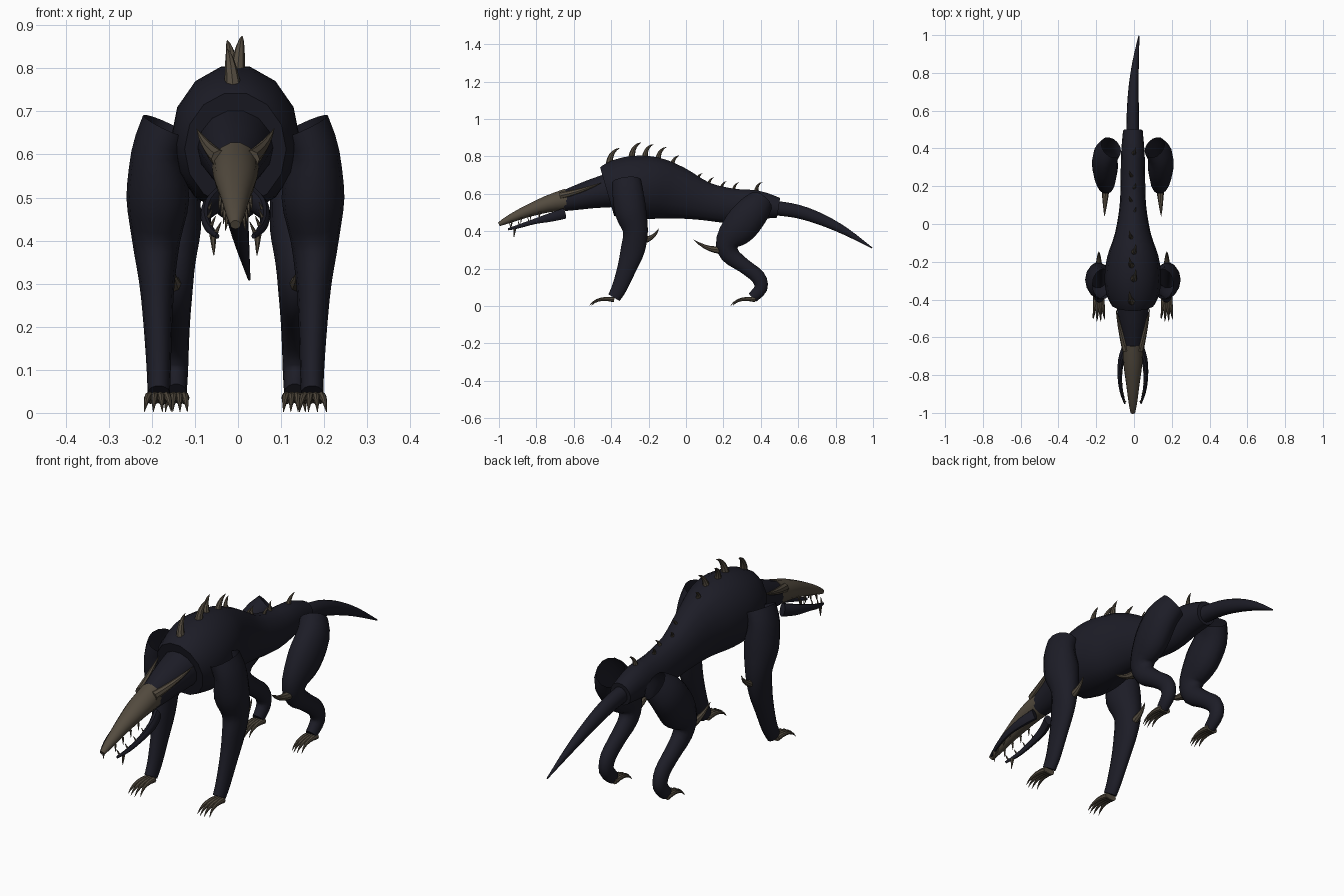
import bpy
import bmesh
import math
from mathutils import Vector

cube = bpy.data.objects.get("Cube")
if cube:
    bpy.data.objects.remove(cube, do_unlink=True)


def make_material(name, color):
    mat = bpy.data.materials.new(name)
    mat.use_nodes = True
    mat.diffuse_color = (*color, 1)
    mat.node_tree.nodes["Principled BSDF"].inputs["Base Color"].default_value = (*color, 1)
    return mat


hide = make_material("dark navy hide", (0.012, 0.012, 0.02))
bone = make_material("weathered bone", (0.088, 0.071, 0.05))
MIDLINE = -0.006


def refine(rings, steps=3):
    """Catmull-Rom interpolation of (x, y, z, width, depth) rings."""
    pts = [Vector(r) for r in rings]
    result = []
    for i in range(len(pts) - 1):
        b, c = pts[i], pts[i + 1]
        a = pts[i - 1] if i else b
        d = pts[i + 2] if i + 2 < len(pts) else c
        for s in range(steps):
            t = s / steps
            result.append(b + (c - a) * (t / 2)
                          + (a * 2 - b * 5 + c * 4 - d) * (t * t / 2)
                          + (b * 3 - a - c * 3 + d) * (t * t * t / 2))
    return result + [pts[-1]]


def add_loft(bm, rings, sides, open_start=False):
    """Skin elliptical cross-sections placed across a path."""
    centres = [Vector(r[:3]) for r in rings]
    loops = []
    for i, ring in enumerate(rings):
        after = centres[min(i + 1, len(rings) - 1)]
        tangent = (after - centres[max(i - 1, 0)]).normalized()
        across = Vector((1, 0, 0))
        across = (across - tangent * tangent.dot(across)).normalized()
        depth = tangent.cross(across)
        loop = []
        for k in range(sides):
            angle = math.tau * k / sides
            loop.append(bm.verts.new(centres[i] + across * (ring[3] * math.cos(angle))
                                     + depth * (ring[4] * math.sin(angle))))
        loops.append(loop)
    for low, high in zip(loops, loops[1:]):
        for k in range(sides):
            n = (k + 1) % sides
            bm.faces.new((low[k], low[n], high[n], high[k]))
    if not open_start:
        bm.faces.new(loops[0][::-1])
    bm.faces.new(loops[-1])


def make_part(name, lofts, mat, sides=14, mirrored=False, open_start=False):
    bm = bmesh.new()
    for rings in lofts:
        add_loft(bm, rings, sides, open_start)
    bmesh.ops.recalc_face_normals(bm, faces=bm.faces)
    mesh = bpy.data.meshes.new(name)
    bm.to_mesh(mesh)
    bm.free()
    mesh.materials.append(mat)
    mesh.shade_smooth()
    mesh.set_sharp_from_angle(angle=math.radians(40))
    obj = bpy.data.objects.new(name, mesh)
    obj.location.x = MIDLINE
    bpy.context.collection.objects.link(obj)
    if mirrored:
        obj.modifiers.new("Mirror", "MIRROR")


def spike(base, tip, radius, bend=(0, 0, 0)):
    """Curved tapering thorn from base to tip."""
    base, tip, bend = Vector(base), Vector(tip), Vector(bend)
    rings = []
    for i in range(6):
        t = i / 5
        r = radius * (1 - t) ** 0.8 + 0.0006
        rings.append((*(base.lerp(tip, t) + bend * (4 * t * (1 - t))), r, r))
    return rings


# Torso, neck and tail
make_part("torso", [refine([
    (0, -0.422, 0.612, 0.118, 0.138),
    (0, -0.37, 0.625, 0.14, 0.158),
    (0, -0.28, 0.635, 0.15, 0.172),
    (0, -0.17, 0.63, 0.135, 0.17),
    (0, -0.05, 0.605, 0.095, 0.145),
    (0, 0.1, 0.56, 0.07, 0.105),
    (0, 0.25, 0.535, 0.065, 0.095),
    (0, 0.38, 0.54, 0.062, 0.08),
    (0, 0.495, 0.525, 0.052, 0.055)])], hide)

make_part("neck", [refine([
    (0, -0.40, 0.62, 0.09, 0.095),
    (0, -0.5, 0.60, 0.078, 0.08),
    (0, -0.58, 0.58, 0.064, 0.068),
    (0, -0.66, 0.56, 0.05, 0.055)])], hide)

make_part("tail", [refine([
    (0, 0.47, 0.525, 0.034, 0.04),
    (0, 0.6, 0.505, 0.032, 0.037),
    (0.004, 0.73, 0.46, 0.026, 0.031),
    (0.015, 0.86, 0.395, 0.017, 0.02),
    (0.032, 0.995, 0.31, 0.003, 0.003)])], hide)

# Bone mask and swept horns
make_part("skull_mask", [refine([
    (0, -0.635, 0.57, 0.054, 0.06),
    (0, -0.74, 0.545, 0.05, 0.046),
    (0, -0.86, 0.502, 0.034, 0.032),
    (0, -0.95, 0.462, 0.022, 0.021),
    (0, -1.0, 0.437, 0.012, 0.011)])], bone)
make_part("horns", [spike((0.036, -0.67, 0.59), (0.09, -0.45, 0.66), 0.02,
                          (0.002, 0, -0.006))], bone, 8, mirrored=True)

# Split lower jaw with fangs
jaw = refine([
    (0.04, -0.65, 0.495, 0.018, 0.03),
    (0.062, -0.72, 0.475, 0.016, 0.025),
    (0.069, -0.81, 0.452, 0.012, 0.015),
    (0.06, -0.89, 0.427, 0.009, 0.011),
    (0.042, -0.95, 0.41, 0.005, 0.006)])
make_part("split_jaw", [jaw], hide, 10, mirrored=True)

fangs = []
for ring in jaw[5:-1:2]:
    root = Vector(ring[:3])
    fangs.append(spike(root, root + Vector((-0.014, -0.008, 0.03)), 0.005))
for i in range(4):
    root = Vector((0.034 - 0.005 * i, -0.78 - 0.05 * i, 0.505 - 0.016 * i))
    fangs.append(spike(root, root + Vector((0.004, -0.004, -0.034)), 0.005))
fangs.append(spike((0.052, -0.915, 0.415), (0.05, -0.92, 0.365), 0.008))
make_part("fangs", fangs, bone, 6, mirrored=True)

# Legs, left side mirrored to the right
make_part("front_legs", [refine([
    (0.158, -0.318, 0.665, 0.062, 0.08),
    (0.182, -0.31, 0.6, 0.06, 0.085),
    (0.18, -0.295, 0.5, 0.073, 0.086),
    (0.184, -0.27, 0.4, 0.056, 0.068),
    (0.182, -0.285, 0.3, 0.041, 0.066),
    (0.18, -0.317, 0.2, 0.033, 0.052),
    (0.178, -0.355, 0.1, 0.028, 0.042),
    (0.178, -0.385, 0.045, 0.026, 0.036)])], hide, mirrored=True, open_start=True)

make_part("hind_legs", [refine([
    (0.115, 0.405, 0.562, 0.06, 0.068),
    (0.145, 0.36, 0.51, 0.066, 0.09),
    (0.147, 0.29, 0.425, 0.067, 0.096),
    (0.143, 0.225, 0.345, 0.05, 0.068),
    (0.14, 0.235, 0.275, 0.04, 0.052),
    (0.14, 0.31, 0.215, 0.035, 0.04),
    (0.14, 0.385, 0.155, 0.032, 0.04),
    (0.14, 0.4, 0.095, 0.03, 0.036),
    (0.138, 0.355, 0.045, 0.025, 0.03)])], hide, mirrored=True, open_start=True)

# Clawed feet
for name, x, y, spread in (("front_claws", 0.18, -0.385, 0.021),
                           ("hind_claws", 0.137, 0.37, 0.017)):
    claws = []
    for k in (-1.5, -0.5, 0.5, 1.5):
        reach = 0.138 - 0.012 * abs(k)
        claws.append(spike((x + 0.011 * k, y, 0.034), (x + spread * k, y - reach, 0.002),
                           0.013, (0, -0.014, 0.016)))
    make_part(name, claws, bone, 8, mirrored=True)

# Elbow and knee spurs
make_part("elbow_spurs", [
    spike((0.18, -0.23, 0.35), (0.18, -0.145, 0.415), 0.018, (0, 0.01, -0.01))],
    bone, 8, mirrored=True)
make_part("knee_spurs", [
    spike((0.145, 0.18, 0.3), (0.15, 0.04, 0.355), 0.02, (0, 0, -0.014))],
    bone, 8, mirrored=True)

# Dorsal spines: position, root height, length
spines = []
for i, (y, z, length) in enumerate((
        (-0.41, 0.76, 0.085), (-0.29, 0.795, 0.08), (-0.22, 0.795, 0.07),
        (-0.15, 0.78, 0.07), (-0.075, 0.745, 0.06), (0.06, 0.665, 0.045),
        (0.12, 0.642, 0.045), (0.19, 0.625, 0.042), (0.255, 0.618, 0.042),
        (0.375, 0.612, 0.05))):
    side = 0.01 if i % 2 else -0.012
    spines.append(spike((side / 2, y, z), (side * 1.6, y + length * 0.65, z + length),
                        length * 0.22, (0, -length * 0.14, length * 0.14)))
make_part("dorsal_spines", spines, bone, 8)
